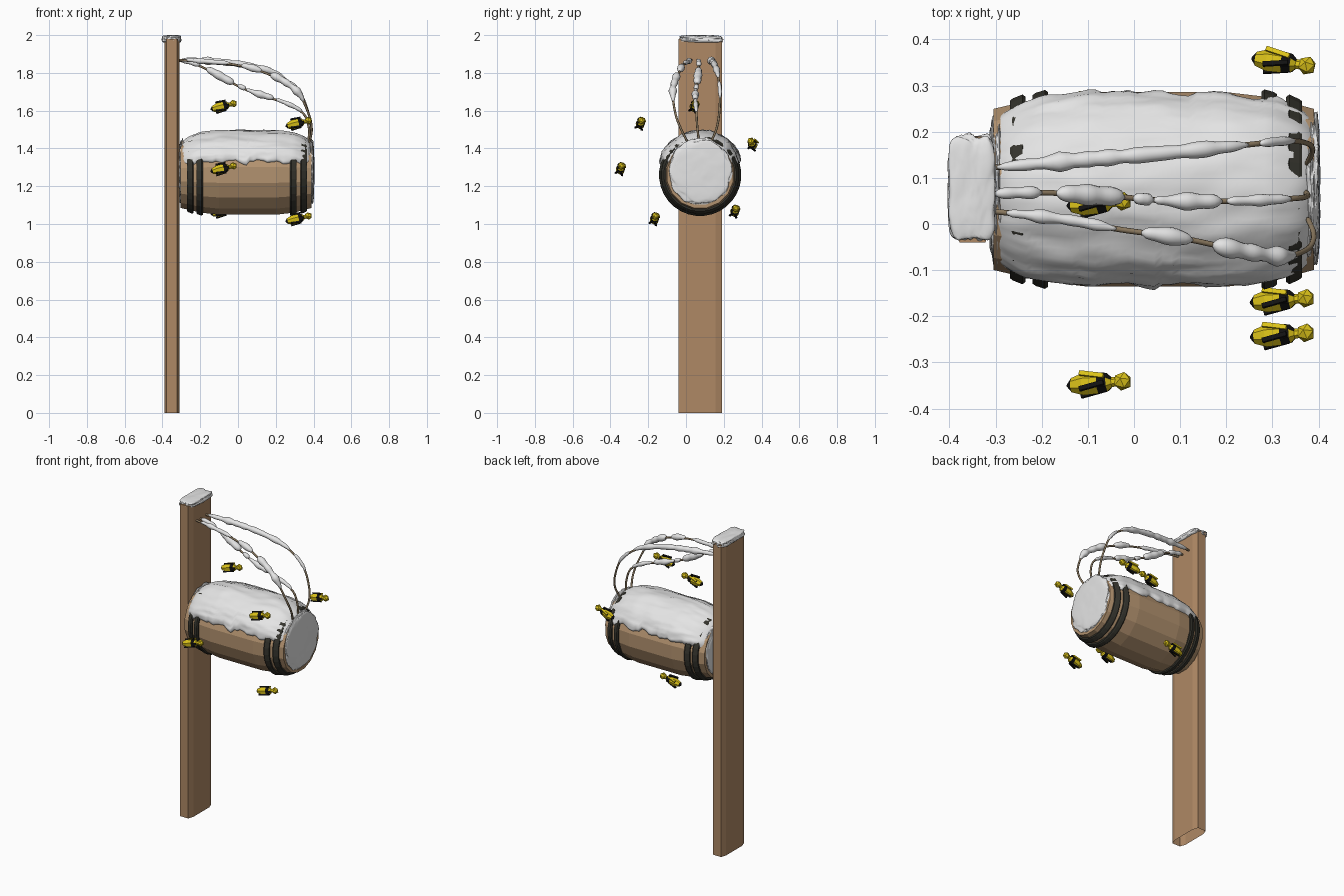
import bpy, bmesh, math
from mathutils import Vector, Matrix, noise

if "Cube" in bpy.data.objects:
    bpy.data.objects.remove(bpy.data.objects["Cube"])


def material(name, rgb):
    m = bpy.data.materials.new(name)
    m.use_nodes = True
    m.diffuse_color = (*rgb, 1)
    node = next(n for n in m.node_tree.nodes if n.type == 'BSDF_PRINCIPLED')
    node.inputs["Base Color"].default_value = (*rgb, 1)
    return m


POST = material("post wood", (0.43, 0.25, 0.13))
STAVE = material("barrel wood", (0.45, 0.29, 0.16))
IRON = material("dark hoop", (0.035, 0.034, 0.026))
SNOW = material("snow", (0.78, 0.78, 0.78))
ROPE = material("rope", (0.27, 0.20, 0.12))
YELLOW = material("bee yellow", (0.72, 0.55, 0.01))
BLACK = material("bee black", (0.006, 0.006, 0.006))

CY, CZ = 0.075, 1.26      # barrel axis


def finish(name, bm, mats, smooth=False):
    bmesh.ops.recalc_face_normals(bm, faces=bm.faces)
    for f in bm.faces:
        f.smooth = smooth
    me = bpy.data.meshes.new(name)
    bm.to_mesh(me)
    bm.free()
    ob = bpy.data.objects.new(name, me)
    for m in mats:
        me.materials.append(m)
    bpy.context.collection.objects.link(ob)
    return ob


def skin(bm, rings, closed=True):
    """Join rows of points with quads; returns the faces row by row."""
    rows = [[bm.verts.new(p) for p in r] for r in rings]
    out = []
    for a, b in zip(rows, rows[1:]):
        n = len(a)
        out.append([bm.faces.new((a[i], a[(i + 1) % n], b[(i + 1) % n], b[i]))
                    for i in range(n if closed else n - 1)])
    return rows, out


def ring(x, r, n, cy=0, cz=0):
    return [(x, cy + r * math.cos(2 * math.pi * (i + .5) / n),
             cz + r * math.sin(2 * math.pi * (i + .5) / n)) for i in range(n)]


def lumps(p, scale, amount, seed=0):
    return amount * noise.noise(Vector(p) * scale + Vector((seed, 0, 0)))


def sample(profile, x):
    for (x0, r0), (x1, r1) in zip(profile, profile[1:]):
        if x <= x1:
            return r0 + (r1 - r0) * max(0, (x - x0) / (x1 - x0))
    return profile[-1][1]


# Post: plank with bevelled corners, open underneath
bm = bmesh.new()
corner = [(0.028, 0.115), (0.04, 0.08)]
outline = [(x, y) for x, y in corner] + [(x, -y) for x, y in reversed(corner)]
outline += [(-x, -y) for x, y in corner] + [(-x, y) for x, y in reversed(corner)]
rows, _ = skin(bm, [[(x - 0.35, y + CY, z) for x, y in outline] for z in (0, 1.98)])
bm.faces.new(rows[1])
finish("post", bm, [POST])

# Barrel: faceted staves with recessed ends
PROFILE = [(-0.305, 0.178), (-0.2, 0.203), (-0.1, 0.215), (0.2, 0.215), (0.3, 0.203), (0.39, 0.178)]
bm = bmesh.new()
path = [(-0.29, 0.16), (-0.305, 0.16)] + PROFILE + [(0.39, 0.16), (0.375, 0.16)]
rows, _ = skin(bm, [ring(x, r, 16, CY, CZ) for x, r in path])
bm.faces.new(rows[0])
bm.faces.new(rows[-1])
finish("barrel", bm, [STAVE])

# Hoops: four dark bands following the bulge
for k, x in enumerate((-0.252, -0.203, 0.293, 0.347)):
    bm = bmesh.new()
    w = 0.017
    r0, r1 = sample(PROFILE, x - w), sample(PROFILE, x + w)
    band = [(x - w, r0 - .015), (x - w, r0 + .007), (x - w * .6, r0 + .012),
            (x + w * .6, r1 + .012), (x + w, r1 + .007), (x + w, r1 - .015)]
    skin(bm, [ring(a, r, 32, CY, CZ) for a, r in band])
    finish(f"hoop_{k + 1}", bm, [IRON])

# Snow blanket over the barrel, with a wavy lower lip
bm = bmesh.new()
NX, NA = 60, 56
rings = []
for i in range(NX + 1):
    v = -math.cos(math.pi * i / NX)
    x = 0.044 + 0.357 * v
    row = []
    for j in range(NA + 1):
        u = -math.cos(math.pi * j / NA)
        side = 1 if u > 0 else -1
        low = math.radians(19) + lumps((x, side, 0), 14, 0.12) + lumps((x, side, 4), 40, 0.06)
        a = math.pi / 2 - u * (math.pi / 2 - low)
        thick = 0.026 * max(0, 1 - abs(u) ** 10) ** .5
        end = max(0, 1 - abs(v) ** 8) ** .5
        p = (x, math.cos(a), math.sin(a))
        r = sample(PROFILE, x) - 0.004 + thick * end - 0.04 * (1 - end)
        r += (lumps(p, 4, 0.007) + lumps(p, 11, 0.006)) * end * min(1, thick * 50)
        row.append((x, CY + r * math.cos(a), CZ + r * math.sin(a)))
    rings.append(row)
skin(bm, rings, closed=False)
finish("barrel_snow", bm, [SNOW], True)


# Rounded snow lumps: squared-off ellipsoids with noise
def snow_pad(name, centre, size, axis, seed):
    bm = bmesh.new()
    bmesh.ops.create_icosphere(bm, subdivisions=5, radius=1)
    for v in bm.verts:
        n = v.co.copy()
        flat = 1 + lumps(n, 2.5, 0.10, seed) + lumps(n, 7, 0.04, seed)
        if axis == 'X':
            rim = math.hypot(n.y, n.z)
            grow = 1 / max(.001, (rim ** 4 + abs(n.x) ** 4) ** .25)
        else:
            grow = 1 / max(.001, sum(abs(c) ** 5 for c in n) ** .2)
        v.co = Vector(centre) + Vector([c * grow * flat * s for c, s in zip(n, size)])
    finish(name, bm, [SNOW], True)


snow_pad("end_snow_outer", (0.386, CY, 1.275), (0.017, 0.166, 0.172), 'X', 3)
snow_pad("end_snow_inner", (-0.298, CY, 1.275), (0.014, 0.16, 0.168), 'X', 8)
snow_pad("post_snow", (-0.352, CY + .003, 1.979), (0.050, 0.112, 0.020), 'Z', 5)


# Ropes with strings of snow along them
def smooth_path(pts, steps=14):
    pts = [Vector(p) for p in pts]
    pts = [2 * pts[0] - pts[1]] + pts + [2 * pts[-1] - pts[-2]]
    out = []
    for a, b, c, d in zip(pts, pts[1:], pts[2:], pts[3:]):
        for s in range(steps):
            t = s / steps
            out.append(.5 * (2 * b + (c - a) * t + (2 * a - 5 * b + 4 * c - d) * t * t
                             + (3 * b - a - 3 * c + d) * t ** 3))
    return out + [pts[-2]]


def tube(name, pts, radii, mat, sides):
    bm = bmesh.new()
    rings = []
    for i, p in enumerate(pts):
        t = (pts[min(i + 1, len(pts) - 1)] - pts[max(i - 1, 0)]).normalized()
        a = t.cross(Vector((0, 1, 0))).normalized()
        b = t.cross(a)
        rings.append([p + radii[i] * (a * math.cos(q) + b * math.sin(q))
                      for q in (2 * math.pi * k / sides for k in range(sides))])
    rows, _ = skin(bm, rings)
    bm.faces.new(rows[0])
    bm.faces.new(rows[-1])
    finish(name, bm, [mat], True)


ROPES = {
    "back": ([(-0.33, .12, 1.87), (-0.1, .14, 1.855), (.08, .155, 1.83), (.23, .17, 1.78), (.33, .18, 1.69),
              (.375, .175, 1.58), (.387, .16, 1.5), (.375, .13, 1.43)],
             [(-.31, .25, .019), (.27, .35, .012)]),
    "middle": ([(-0.33, .065, 1.87), (-0.2, .068, 1.835), (-0.05, .06, 1.755), (.08, .05, 1.695), (.22, .05, 1.65),
                (.34, .055, 1.59), (.375, .06, 1.51), (.372, .07, 1.43)],
               [(-.31, -.2, .015), (-.17, -.02, .020), (-.01, .05, .015), (.04, .2, .018), (.2, .345, .014)]),
    "front": ([(-0.33, .03, 1.87), (-0.15, .01, 1.855), (-.03, -.012, 1.845), (.1, -.03, 1.815), (.22, -.055, 1.765),
               (.32, -.07, 1.69), (.375, -.055, 1.58), (.39, -.025, 1.5), (.378, .01, 1.43)],
              [(-.29, -.03, .015), (.01, .13, .018), (.17, .35, .022)]),
}
for key, (pts, strips) in ROPES.items():
    line = smooth_path(pts)
    tube(f"{key}_rope", line, [0.006] * len(line), ROPE, 8)
    for k, (x0, x1, r) in enumerate(strips):
        part = [p + Vector((0, 0, .004)) for p in line if x0 <= p.x <= x1]
        radii = []
        for p in part:
            s = 2 * (p.x - part[0].x) / (part[-1].x - part[0].x) - 1
            radii.append(max(.003, r * max(0, 1 - s ** 4) ** .5 * (.9 + lumps(p, 22, .45, k))))
        tube(f"{key}_rope_snow_{k + 1}", part, radii, SNOW, 12)

# Bees: striped faceted body, round head and small folded wings
BODY = [(-.073, .002, 1), (-.062, .016, 0), (-.035, .025, 0), (-.002, .024, 1),
        (.018, .021, 0), (.028, .011, 0), (.04, .011, 0)]


def bee(name, place, yaw):
    bm = bmesh.new()
    rows, bands = skin(bm, [ring(x, r, 7) for x, r, _ in BODY])
    for faces, (_, _, stripe) in zip(bands, BODY):
        for f in faces:
            f.material_index = stripe
    bands[4][0].material_index = bands[4][3].material_index = 1
    bm.faces.new(rows[0]).material_index = 1
    bm.faces.new(rows[-1])
    bmesh.ops.create_icosphere(bm, subdivisions=1, radius=.021,
                               matrix=Matrix.Translation((.052, 0, 0)))
    for side in (-1, 1):
        for z, dx in ((.024, -.012), (-.022, -.02)):
            wing = bmesh.ops.create_cube(bm, size=1, matrix=Matrix.Translation((dx, side * .013, z))
                                         @ Matrix.Rotation(side * -.2, 4, 'Z')
                                         @ Matrix.Diagonal((.055, .010, .008, 1)))
            for f in {f for v in wing['verts'] for f in v.link_faces}:
                f.material_index = 1 if z < 0 or f.normal.x < -.5 or side < 0 else 0
    bm.transform(Matrix.Translation(place) @ Matrix.Rotation(yaw, 4, 'Z')
                 @ Matrix.Rotation(math.radians(-14), 4, 'Y') @ Matrix.Rotation(-.35, 4, 'X'))
    finish(name, bm, [YELLOW, BLACK])


SPOTS = [(-.075, .045, 1.625), (-.075, -.345, 1.295), (.322, -.24, 1.535),
         (.322, -.165, 1.03), (.325, .35, 1.425), (-.075, .26, 1.07)]
for k, spot in enumerate(SPOTS):
    bee(f"bee_{k + 1}", spot, -.13 if k == 4 else .08)
